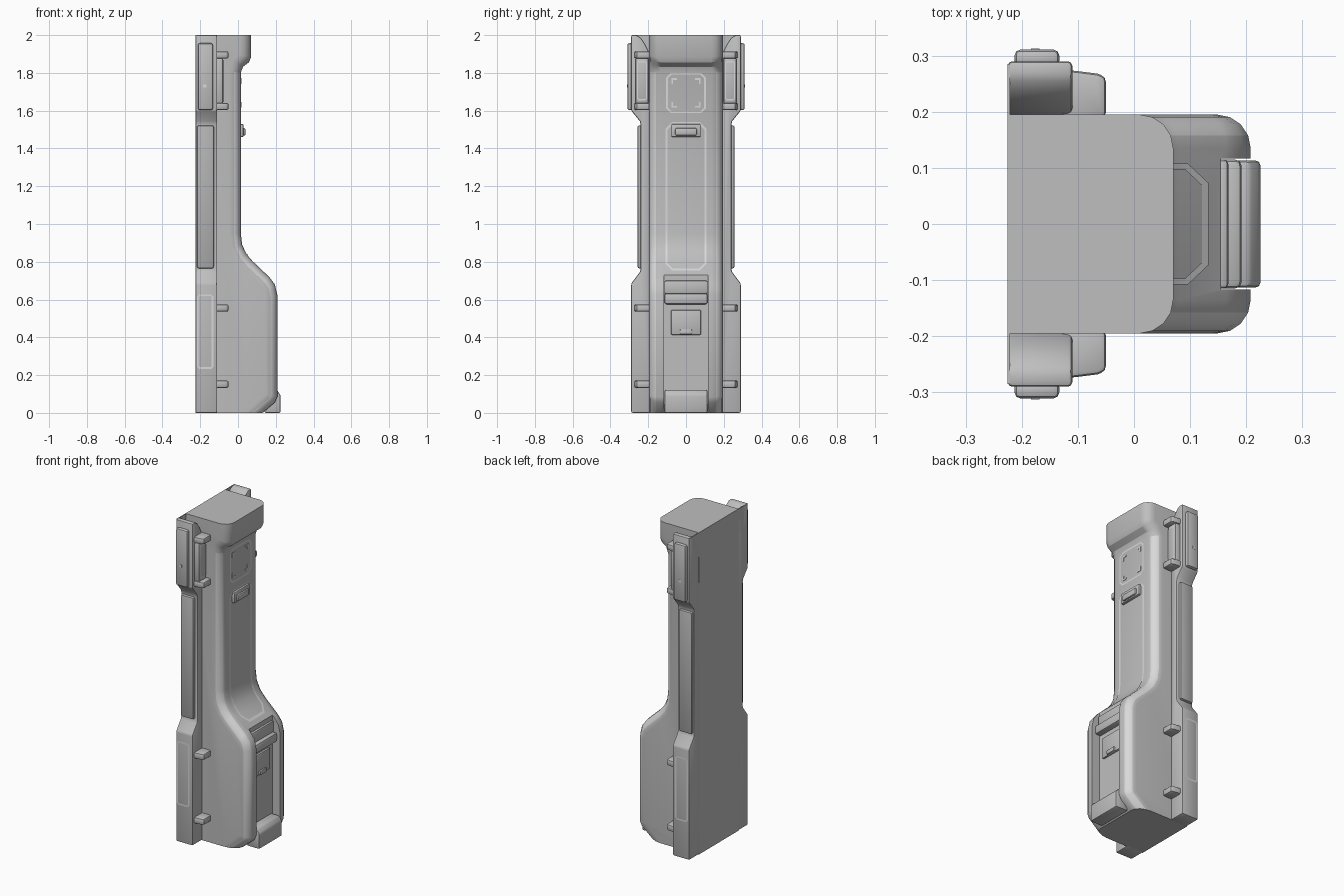
import bpy, bmesh, math
from mathutils import Vector

if "Cube" in bpy.data.objects:
    bpy.data.objects.remove(bpy.data.objects["Cube"])


def material(name, v):
    m = bpy.data.materials.new(name)
    m.diffuse_color = (v, v, v, 1)
    m.use_nodes = True
    m.node_tree.nodes["Principled BSDF"].inputs["Base Color"].default_value = m.diffuse_color
    return m


GREY = material("metal_grey", 0.52)
PALE = material("pale_line_grey", 0.70)
DARK = material("panel_grey", 0.45)


def finish(bm, name, mat, bevel=0.0, seg=2, mods=(), extra=None):
    bmesh.ops.recalc_face_normals(bm, faces=bm.faces)
    me = bpy.data.meshes.new(name)
    bm.to_mesh(me)
    bm.free()
    me.materials.append(mat)
    if extra:
        me.materials.append(extra)
    ob = bpy.data.objects.new(name, me)
    bpy.context.collection.objects.link(ob)
    bpy.ops.object.select_all(action='DESELECT')
    ob.select_set(True)
    bpy.context.view_layer.objects.active = ob
    if bevel:
        m = ob.modifiers.new("bevel", 'BEVEL')
        m.width, m.segments, m.angle_limit = bevel, seg, math.radians(28)
        bpy.ops.object.modifier_apply(modifier=m.name)
    for cutter in mods:
        m = ob.modifiers.new("cut", 'BOOLEAN')
        m.object, m.operation, m.solver = cutter, 'DIFFERENCE', 'EXACT'
        bpy.ops.object.modifier_apply(modifier=m.name)
    bpy.ops.object.shade_smooth_by_angle(angle=math.radians(30))
    return ob


def prism(pts3, direction):
    bm = bmesh.new()
    f = bm.faces.new([bm.verts.new(p) for p in pts3])
    r = bmesh.ops.extrude_face_region(bm, geom=[f])
    vs = [g for g in r['geom'] if isinstance(g, bmesh.types.BMVert)]
    bmesh.ops.translate(bm, verts=vs, vec=Vector(direction))
    return bm


def box(name, x, y, z, bevel=0.006, mat=GREY, seg=2):
    y = sorted(y)
    pts = [(x[0], y[0], z[0]), (x[1], y[0], z[0]), (x[1], y[0], z[1]), (x[0], y[0], z[1])]
    return finish(prism(pts, (0, y[1] - y[0], 0)), name, mat, bevel, seg)


def ribbon(name, outline, width, place, steps=12):
    """Thin painted frame: chamfered loop in (u, v), mapped onto a surface."""
    u0, u1, v0, v1, c = outline

    def loop(d):
        a, b, e, f = u0 + d, u1 - d, v0 + d, v1 - d
        k = c - d * 0.6
        p = [(a + k, e), (b - k, e), (b, e + k), (b, f - k),
             (b - k, f), (a + k, f), (a, f - k), (a, e + k)]
        out = []
        for i in range(8):
            q, r = p[i], p[(i + 1) % 8]
            out += [(q[0] + (r[0] - q[0]) * t / steps, q[1] + (r[1] - q[1]) * t / steps)
                    for t in range(steps)]
        return out
    bm = bmesh.new()
    o = [bm.verts.new(place(*p)) for p in loop(0)]
    i = [bm.verts.new(place(*p)) for p in loop(width)]
    n = len(o)
    for k in range(n):
        bm.faces.new((o[k], o[(k + 1) % n], i[(k + 1) % n], i[k]))
    return finish(bm, name, PALE)


# main column: side profile of the front, top to bottom
FRONT = [(0.07, 2.0), (0.07, 1.885), (0.058, 1.856), (0.026, 1.832), (0.015, 1.80),
         (0.015, 0.95), (0.022, 0.89), (0.045, 0.84), (0.08, 0.80), (0.165, 0.72),
         (0.195, 0.68), (0.208, 0.625), (0.208, 0.085), (0.195, 0.055), (0.13, 0.0)]


def front_x(z):
    for (xa, za), (xb, zb) in zip(FRONT, FRONT[1:]):
        if zb <= z <= za:
            return xa + (xb - xa) * (za - z) / (za - zb)
    return 0.015


W = 0.195
cutter = box("recess_cutter", (0.155, 0.5), (-0.117, 0.117), (-0.2, 0.78), 0)
cutter.hide_render = True

bm = prism([(x, -W, z) for x, z in [(-0.225, 2.0)] + FRONT + [(-0.225, 0.0)]], (0, 2 * W, 0))
bmesh.ops.recalc_face_normals(bm, faces=bm.faces)
# round the long front corners
edges = []
for e in bm.edges:
    a, b = e.verts
    if abs(a.co.y - b.co.y) < 1e-5 and min(a.co.x, b.co.x) > 0:
        edges.append(e)
bmesh.ops.bevel(bm, geom=edges, offset=0.06, segments=4, profile=0.5,
                affect='EDGES', clamp_overlap=False)
# pale stripe down the middle of each rounded corner, below the cap
bm.normal_update()
for f in bm.faces:
    if 0.4 < abs(f.normal.y) < 0.92 and f.calc_center_median().z < 1.81:
        f.material_index = 1
finish(bm, "main_column", GREY, mods=[cutter], extra=PALE)
bpy.data.objects.remove(cutter)

# lower recess fittings
box("recess_bar", (0.145, 0.192), (-0.115, 0.115), (0.575, 0.632), 0.012)
box("recess_header", (0.145, 0.168), (-0.115, 0.115), (0.63, 0.70), 0.008)
box("recess_door", (0.145, 0.167), (-0.08, 0.08), (0.413, 0.545), 0.007)
box("door_latch", (0.16, 0.176), (-0.032, 0.032), (0.415, 0.442), 0.005)
bump = [(0.14, 0.0), (0.225, 0.0), (0.225, 0.095), (0.205, 0.122), (0.14, 0.122)]
finish(prism([(x, -0.113, z) for x, z in bump], (0, 0.226, 0)), "foot_block", GREY, 0.008)

# front latch
box("front_latch_base", (0.0, 0.030), (-0.078, 0.078), (1.46, 1.53), 0.008)
box("front_latch_grip", (0.015, 0.040), (-0.057, 0.057), (1.468, 1.508), 0.008)


# painted front frames
def on_front(u, v):
    return (front_x(v) + 0.003, u, v)


ribbon("front_panel_line", (-0.108, 0.108, 0.753, 1.54, 0.035), 0.011, on_front, 40)
ribbon("front_square_line", (-0.105, 0.105, 1.587, 1.80, 0.025), 0.009, on_front, 2)
for sy in (-1, 1):
    for sz in (-1, 1):
        y, z = sy * 0.078, 1.694 + sz * 0.078
        box("corner_mark", (0.012, 0.0175), (y, y - sy * 0.03),
            sorted((z, z - sz * 0.009)), 0, PALE)
        box("corner_mark", (0.012, 0.0175), (y, y - sy * 0.009),
            sorted((z - sz * 0.009, z - sz * 0.03)), 0, PALE)

# side rails and everything mounted on them
RAIL = [(0.18, 0.0), (0.29, 0.0), (0.29, 0.685), (0.245, 0.745), (0.24, 0.76),
        (0.24, 1.525), (0.245, 1.545), (0.29, 1.60), (0.29, 2.0), (0.262, 2.0),
        (0.238, 1.985), (0.218, 1.955), (0.19, 1.90)]
for s, side in ((-1, "near"), (1, "far")):
    finish(prism([(-0.225, s * y, z) for y, z in RAIL], (0.115, 0, 0)),
           side + "_rail", GREY, 0.008)
    box(side + "_rail_back_plate", (-0.225, -0.221), (s * 0.19, s * 0.285), (1.85, 2.0), 0)
    box(side + "_middle_panel", (-0.217, -0.128), (s * 0.22, s * 0.257), (0.765, 1.522), 0.010, DARK)
    box(side + "_upper_panel", (-0.213, -0.133), (s * 0.28, s * 0.311), (1.603, 1.957), 0.011)
    box(side + "_panel_dot", (-0.184, -0.168), (s * 0.305, s * 0.3125), (1.723, 1.739), 0, PALE)
    ribbon(side + "_lower_line", (-0.217, -0.13, 0.233, 0.628, 0.012), 0.009,
           lambda u, v: (u, s * 0.2925, v), 1)
    # clips on the rail front
    for z in (0.152, 0.555, 1.622, 1.895):
        plan = [(-0.13, 0.18), (-0.05, 0.19), (-0.05, 0.262), (-0.065, 0.268), (-0.13, 0.276)]
        finish(prism([(x, s * y, z - 0.019) for x, y in plan], (0, 0, 0.038)),
               side + "_clip", GREY, 0.009)
    box(side + "_front_plate", (-0.13, -0.078), (s * 0.198, s * 0.268), (1.635, 1.88), 0.012)
    ribbon(side + "_front_plate_line", (s * 0.233 - 0.026, s * 0.233 + 0.026, 1.655, 1.862, 0.008),
           0.006, lambda u, v: (-0.0765, u, v), 1)
